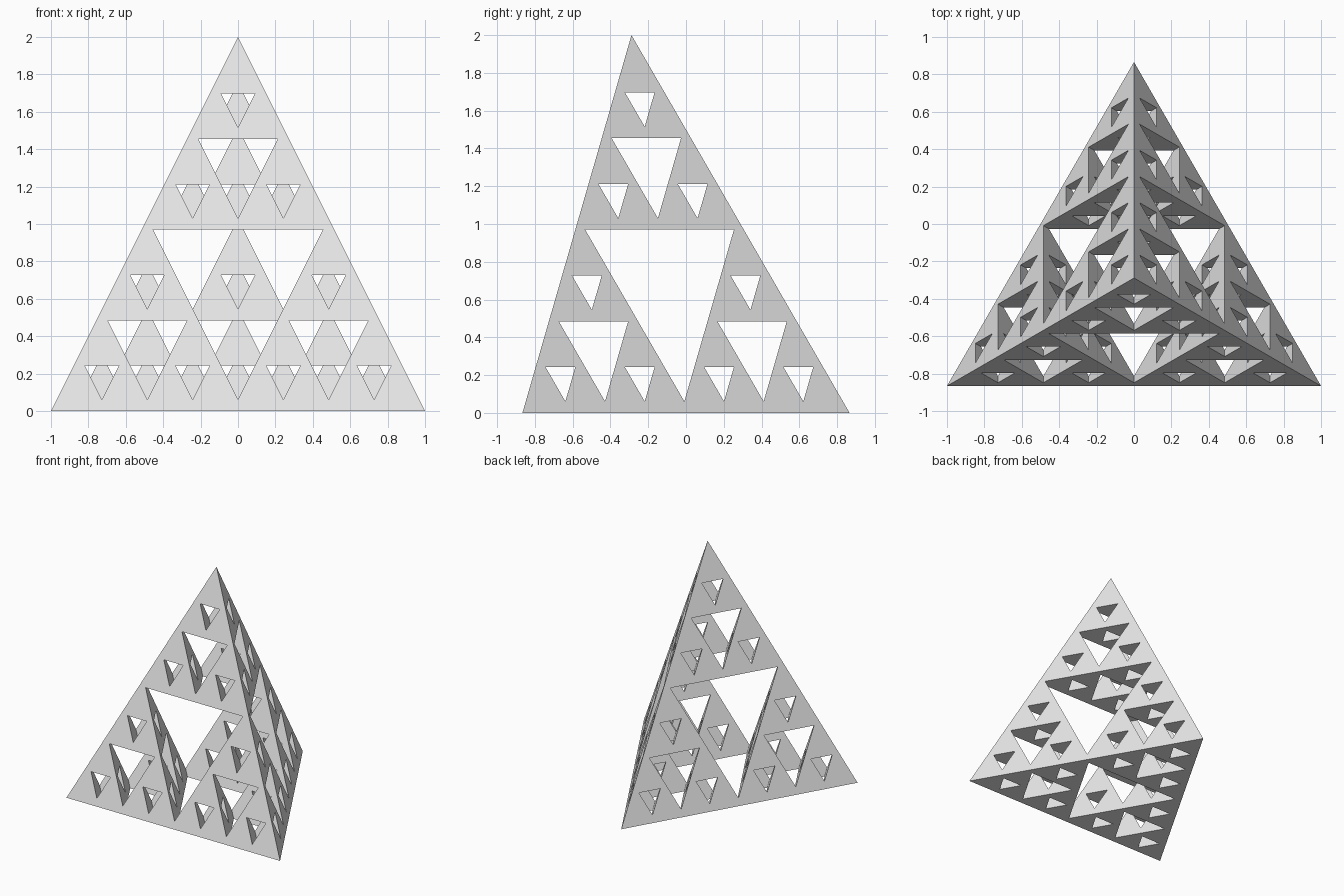
import bpy
import bmesh
from itertools import product
from mathutils import Vector

cube = bpy.data.objects.get("Cube")
if cube:
    bpy.data.objects.remove(cube, do_unlink=True)

# Corners of the whole pyramid: three on the ground and the apex
DEPTH = 3
OVERLAP = 1.25          # each small pyramid is enlarged so neighbours fuse
SIDE = 3 ** 0.5 / 2
CORNERS = [Vector((-1, -SIDE, 0)), Vector((1, -SIDE, 0)),
           Vector((0, SIDE, 0)), Vector((0, -SIDE / 3, 2))]
FACES = [(0, 2, 1), (0, 1, 3), (1, 2, 3), (2, 0, 3)]

# Spacing and size of the small pyramids, so the whole fills the corners
steps = 2 ** DEPTH - 1
spacing = 1 / (steps + OVERLAP)
size = OVERLAP * spacing


def add_pyramid(bm, origin):
    """Add one small pyramid whose first corner sits at origin."""
    verts = [bm.verts.new(origin + (c - CORNERS[0]) * size) for c in CORNERS]
    for face in FACES:
        bm.faces.new([verts[i] for i in face])


# Place one small pyramid for every path of corner choices
bm = bmesh.new()
for path in product(CORNERS, repeat=DEPTH):
    origin = CORNERS[0].copy()
    for level, corner in enumerate(path):
        origin += (corner - CORNERS[0]) * spacing * 2 ** level
    add_pyramid(bm, origin)
bmesh.ops.recalc_face_normals(bm, faces=bm.faces)

mesh = bpy.data.meshes.new("fractal_pyramid")
bm.to_mesh(mesh)
bm.free()
pyramid = bpy.data.objects.new("fractal_pyramid", mesh)
bpy.context.collection.objects.link(pyramid)

# Plain light grey
grey = bpy.data.materials.new("light_grey")
grey.use_nodes = True
colour = (0.8, 0.8, 0.8, 1)
grey.diffuse_color = colour
grey.node_tree.nodes["Principled BSDF"].inputs["Base Color"].default_value = colour
mesh.materials.append(grey)
